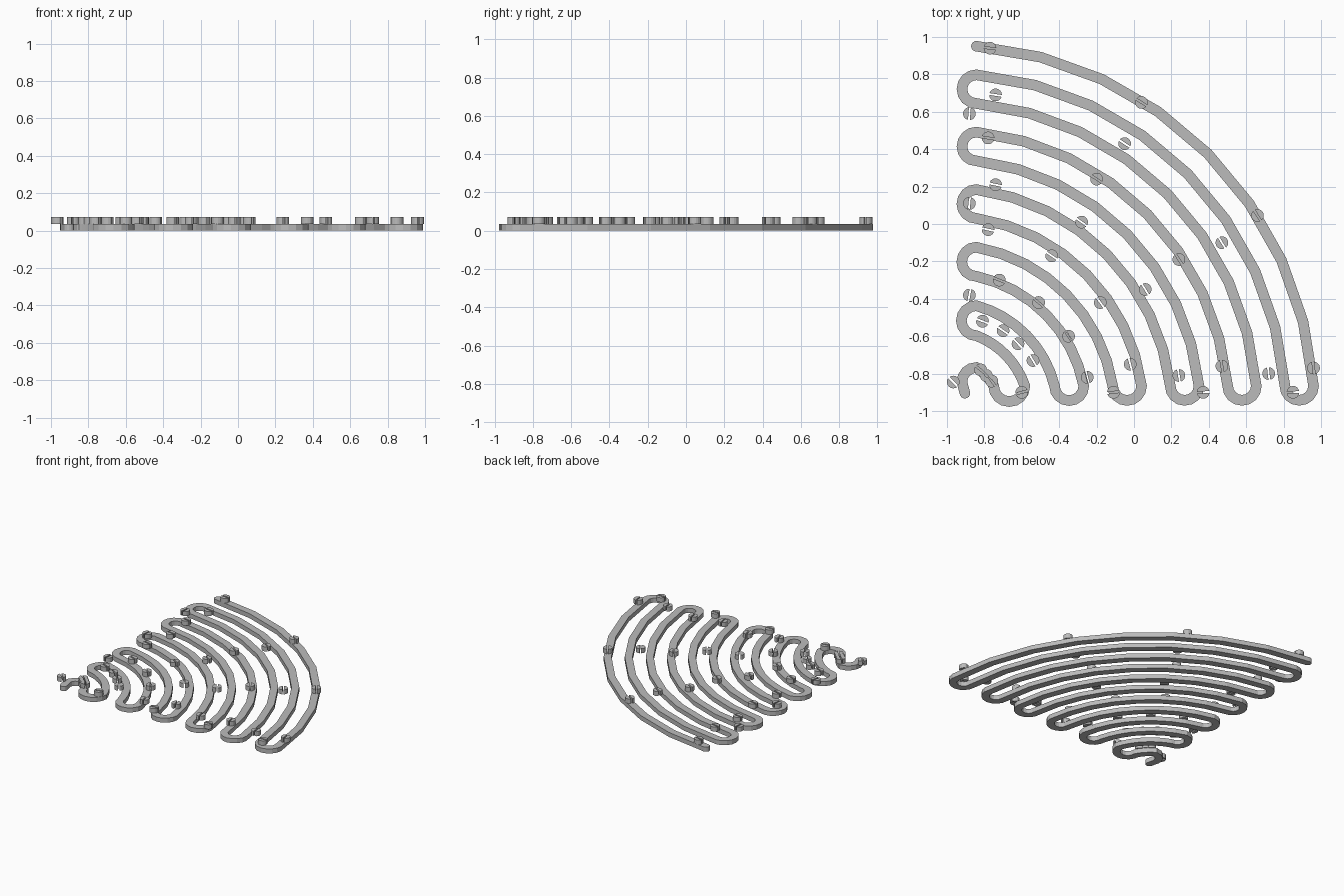
import bpy, bmesh
from math import sin, cos, asin, atan2, pi, sqrt
from mathutils import Vector

if "Cube" in bpy.data.objects:
    bpy.data.objects.remove(bpy.data.objects["Cube"])

CENTRE = Vector((-1, -1.008))          # shared centre of all the arcs
OUTER, STEP, ARCS = 1.965, 0.1525, 12  # arc radii
LEFT, BOTTOM = 0.157, 0.142            # where arcs stop, from the centre
HALF, BAND_TOP, HEAD_TOP = 0.028, 0.036, 0.072
HEAD_R, GAP = 0.034, 0.005


def material(name, value):
    mat = bpy.data.materials.new(name)
    mat.use_nodes = True
    colour = (value, value, value, 1)
    mat.diffuse_color = colour
    mat.node_tree.nodes["Principled BSDF"].inputs["Base Color"].default_value = colour
    return mat


grey = material("plain grey", 0.5)


def make_object(name, bm):
    bmesh.ops.recalc_face_normals(bm, faces=bm.faces)
    mesh = bpy.data.meshes.new(name)
    bm.to_mesh(mesh)
    bm.free()
    mesh.materials.append(grey)
    obj = bpy.data.objects.new(name, mesh)
    bpy.context.collection.objects.link(obj)
    return obj


def raise_faces(bm, height):
    result = bmesh.ops.extrude_face_region(bm, geom=bm.faces[:])
    top = [v for v in result["geom"] if isinstance(v, bmesh.types.BMVert)]
    bmesh.ops.translate(bm, verts=top, vec=(0, 0, height))


def polar(centre, radius, angle):
    return centre + Vector((cos(angle), sin(angle))) * radius


def arc(k, segments=8):
    # one arc, from its left end to its bottom end
    r = OUTER - k * STEP
    first, last = pi / 2 - asin(LEFT / r), asin(BOTTOM / r)
    return [polar(CENTRE, r, first + (last - first) * i / segments)
            for i in range(segments + 1)]


def turn(a, b, side, segments=8):
    # half-circle bend from a to b, bulging towards side
    mid, spoke = (a + b) / 2, (a - b) / 2
    out = Vector(side) * spoke.length
    return [mid + spoke * cos(pi * i / segments) + out * sin(pi * i / segments)
            for i in range(1, segments)]


# Winding path: alternate arcs joined by bends
path = []
for k in range(ARCS):
    points = arc(k)
    if k % 2:
        points.reverse()
    if path:
        path += turn(path[-1], points[0], (0, -1) if k % 2 else (-1, 0))
    path += points

# Hooked inner end
hook = path[-1] - Vector((0, 0.077))
path += [polar(hook, 0.077, pi / 2 + pi / 2 * i / 4) for i in range(1, 5)]
path.append(Vector((-0.904, -0.905)))


def sweep(name, path):
    pairs = []
    for i, p in enumerate(path):
        d_in = (p - path[i - 1]).normalized() if i else (path[1] - p).normalized()
        d_out = (path[i + 1] - p).normalized() if i + 1 < len(path) else d_in
        n = Vector((-(d_in + d_out).y, (d_in + d_out).x)).normalized()
        n *= HALF / max(0.7, n.dot(Vector((-d_in.y, d_in.x))))
        pairs.append((p + n, p - n))

    def cap(p, d):
        n = Vector((-d.y, d.x))
        ring = []
        for t in (0.5, 0.95, 1.35):
            c = p + d * HALF * sin(t)
            ring.append((c + n * HALF * cos(t), c - n * HALF * cos(t)))
        return ring

    start = cap(path[0], (path[0] - path[1]).normalized())
    start = [(b, a) for a, b in reversed(start)]
    end = cap(path[-1], (path[-1] - path[-2]).normalized())
    bm = bmesh.new()
    rows = [[bm.verts.new((q.x, q.y, 0)) for q in pair] for pair in start + pairs + end]
    for (a, b), (c, d) in zip(rows, rows[1:]):
        bm.faces.new((a, b, d, c))
    raise_faces(bm, BAND_TOP)
    return make_object(name, bm)


sweep("winding_band", path)


def split_head(name, x, y, slot):
    # round head cut in two by a straight slot
    bm = bmesh.new()
    edge = asin(GAP / HEAD_R)
    for half in (0, pi):
        ring = [polar(Vector((x, y)), HEAD_R, slot + half + edge + (pi - 2 * edge) * i / 8)
                for i in range(9)]
        bm.faces.new([bm.verts.new((q.x, q.y, BAND_TOP)) for q in ring])
    raise_faces(bm, HEAD_TOP - BAND_TOP)
    make_object(name, bm)


# Heads slotted along the arcs
along = [(-.77, .94), (.04, .65), (.66, .045), (.96, -.77),
         (-.74, .69), (-.05, .43), (.47, -.1), (.72, -.8),
         (-.78, .46), (-.2, .24), (.24, -.19), (.47, -.76),
         (-.74, .21), (-.28, .01), (.06, -.35), (.24, -.81),
         (-.78, -.03), (-.44, -.17), (-.18, -.42), (-.02, -.75),
         (-.72, -.3), (-.51, -.42), (-.35, -.6), (-.25, -.82),
         (-.81, -.52), (-.7, -.57), (-.62, -.64), (-.54, -.73),
         (-.82, -.78), (-.79, -.81), (-.76, -.84)]
# Heads slotted across, by the bends
across = [(-.88, .59), (-.88, .11), (-.88, -.38), (-.6, -.9),
          (-.11, -.9), (.37, -.9), (.85, -.9)]
for i, (x, y) in enumerate(along):
    split_head(f"arc_head_{i + 1}", x, y, atan2(y - CENTRE.y, x - CENTRE.x) + pi / 2)
for i, (x, y) in enumerate(across):
    split_head(f"bend_head_{i + 1}", x, y, atan2(y - CENTRE.y, x - CENTRE.x))
split_head("hook_head", -.966, -.845, -pi / 4)
